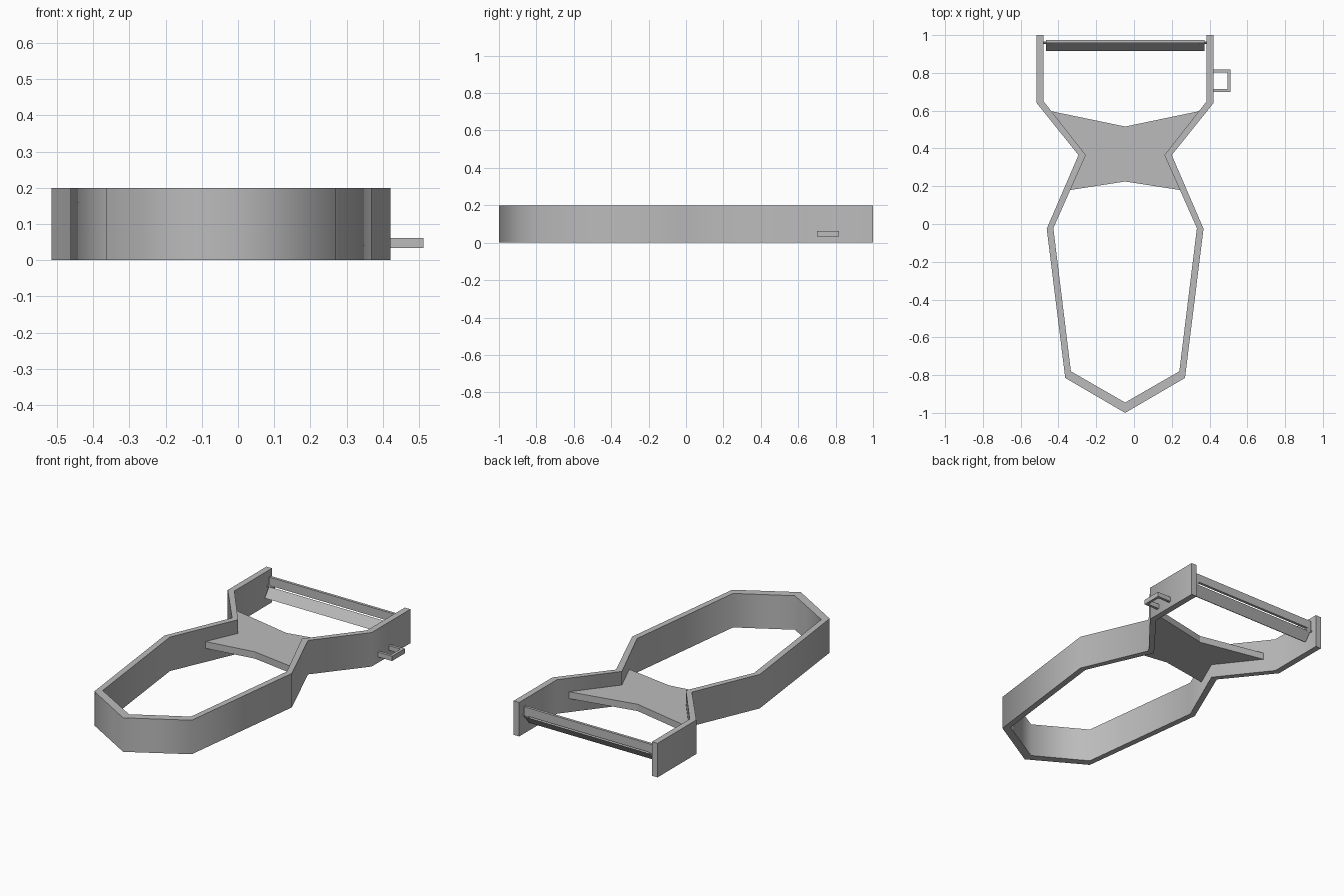
import bpy, bmesh, math

cube = bpy.data.objects.get("Cube")
if cube:
    bpy.data.objects.remove(cube, do_unlink=True)

grey = bpy.data.materials.new("plain grey")
grey.use_nodes = True
colour = (0.5, 0.5, 0.5, 1)
grey.diffuse_color = colour
grey.node_tree.nodes["Principled BSDF"].inputs["Base Color"].default_value = colour

CX = -0.047  # symmetry line of the body


def prism(name, outline, low, high, axis="z", smooth=None):
    """Extrude a closed outline: (x, y) along z, or (y, z) along x."""
    place = (lambda p, t: (p[0], p[1], t)) if axis == "z" else (lambda p, t: (t, p[0], p[1]))
    bm = bmesh.new()
    face = bm.faces.new([bm.verts.new(place(p, low)) for p in outline])
    new = bmesh.ops.extrude_face_region(bm, geom=[face])["geom"]
    shift = place((0, 0), high - low)
    bmesh.ops.translate(bm, vec=shift, verts=[v for v in new if isinstance(v, bmesh.types.BMVert)])
    bmesh.ops.recalc_face_normals(bm, faces=bm.faces)
    mesh = bpy.data.meshes.new(name)
    bm.to_mesh(mesh)
    bm.free()
    mesh.materials.append(grey)
    obj = bpy.data.objects.new(name, mesh)
    bpy.context.collection.objects.link(obj)
    if smooth:
        bpy.ops.object.select_all(action="DESELECT")
        obj.select_set(True)
        bpy.context.view_layer.objects.active = obj
        bpy.ops.object.shade_smooth_by_angle(angle=math.radians(smooth))
    return obj


def mirrored(half):
    """Half outline (offset from the centre line) plus its reflection."""
    right = [(CX + x, y) for x, y in half]
    left = [(CX - x, y) for x, y in reversed(half) if x > 0]
    return right + left


# Bent strip forming the handle, waist and two arms
outer = [(0.468, 1), (0.468, 0.64), (0.247, 0.365), (0.415, -0.025), (0.317, -0.815), (0, -1)]
inner = [(0.432, 1), (0.432, 0.65), (0.208, 0.365), (0.38, -0.022), (0.287, -0.78), (0, -0.945)]
prism("frame", mirrored(outer) + mirrored(inner)[::-1], 0, 0.2, smooth=70)

# Web across the waist
web = [(0, 0.516), (0.395, 0.598), (0.225, 0.365), (0.29, 0.18), (0, 0.225)]
prism("waist_web", mirrored(web[:-1])[:4] + [(CX, 0.225)]
      + [(CX - x, y) for x, y in web[3:0:-1]], 0.08, 0.12)

# Blade: upright back bar, slanted cutting bar and end bridges
L, R = CX - 0.42, CX + 0.42
back_bar = [(0.957, 0.118), (0.973, 0.118), (0.973, 0.168), (0.957, 0.168)]
cutter = [(0.915, 0.06), (0.925, 0.055), (0.965, 0.105), (0.955, 0.112)]
bridge = [(0.955, 0.108), (0.965, 0.102), (0.973, 0.12), (0.957, 0.12)]
prism("blade_back", back_bar, L, R, "x")
prism("blade_edge", cutter, L, R, "x")
for side, start in (("right", L), ("left", R - 0.03)):
    prism("blade_bridge_" + side, bridge, start, start + 0.03, "x")

# Pivot pins into the arms
pin = [(0.96 + 0.007 * math.cos(a * math.pi / 4), 0.113 + 0.007 * math.sin(a * math.pi / 4))
       for a in range(8)]
for side, start in (("right", L - 0.02), ("left", R - 0.03)):
    prism("pivot_pin_" + side, pin, start, start + 0.05, "x")

# Small square loop on the left arm
loop = [(0.41, 0.7), (0.512, 0.7), (0.512, 0.818), (0.41, 0.818),
        (0.41, 0.802), (0.496, 0.802), (0.496, 0.716), (0.41, 0.716)]
prism("side_loop", loop, 0.034, 0.062)
